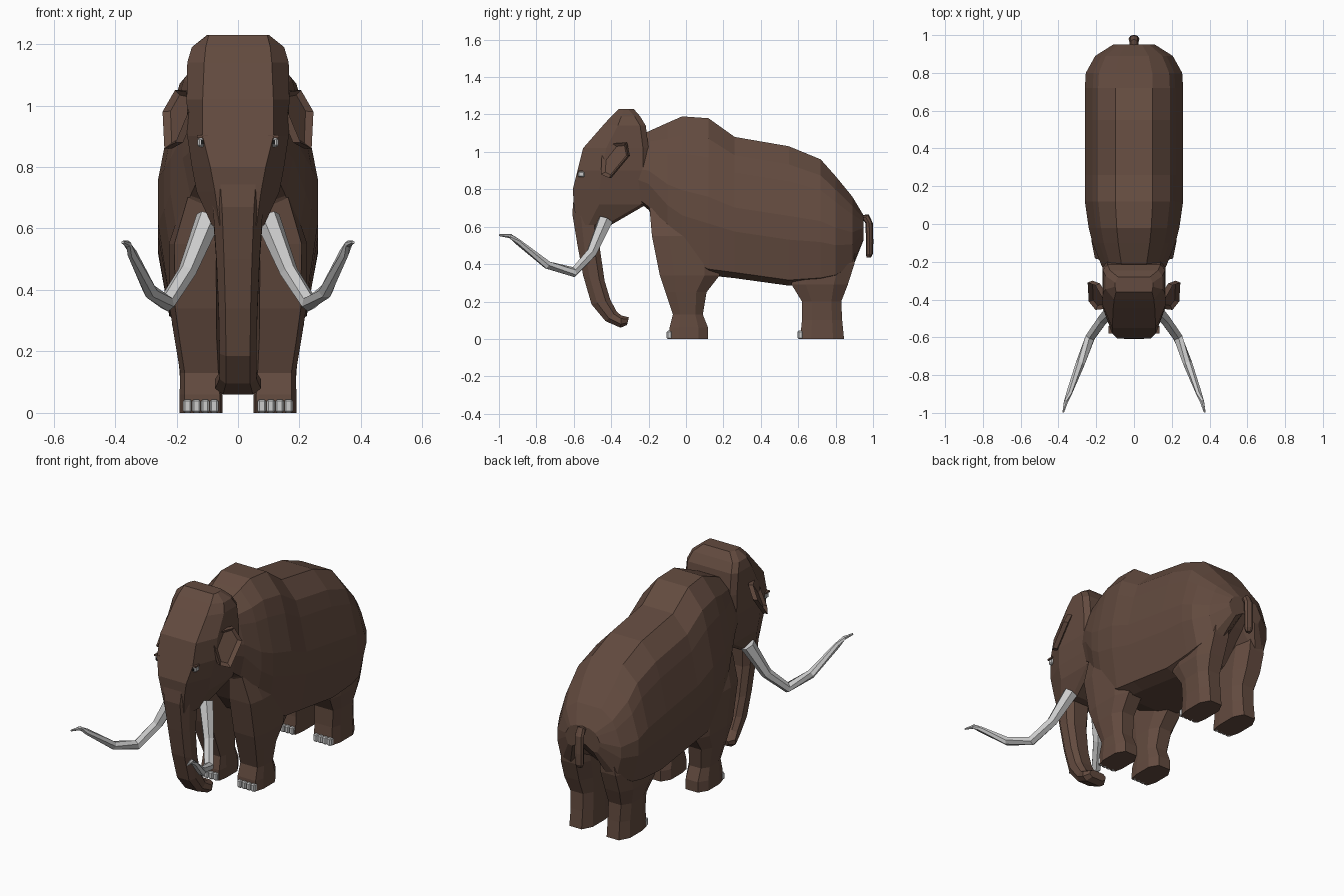
import bpy, bmesh, math
from mathutils import Vector

if "Cube" in bpy.data.objects:
    bpy.data.objects.remove(bpy.data.objects["Cube"])


def material(name, colour):
    m = bpy.data.materials.new(name)
    m.diffuse_color = colour
    m.use_nodes = True
    m.node_tree.nodes["Principled BSDF"].inputs["Base Color"].default_value = m.diffuse_color
    return m


BROWN = material("brown_hide", (0.125, 0.07, 0.05, 1))
BLACK = material("pupil_black", (0.01, 0.01, 0.01, 1))


def finish(name, bm, mat=None):
    bmesh.ops.recalc_face_normals(bm, faces=bm.faces[:])
    me = bpy.data.meshes.new(name)
    bm.to_mesh(me)
    bm.free()
    ob = bpy.data.objects.new(name, me)
    bpy.context.collection.objects.link(ob)
    if mat:
        me.materials.append(mat)
    return ob


def loft(name, rings, mat=None):
    """Skin a list of closed rings and cap both ends."""
    bm = bmesh.new()
    vs = [[bm.verts.new(p) for p in r] for r in rings]
    n = len(vs[0])
    for a, b in zip(vs, vs[1:]):
        for i in range(n):
            j = (i + 1) % n
            bm.faces.new((a[i], a[j], b[j], b[i]))
    bm.faces.new(vs[0])
    bm.faces.new(vs[-1])
    return finish(name, bm, mat)


def symmetric(half):
    """Close a half ring (x >= 0) with its mirror image."""
    return half + [(-x, y, z) for x, y, z in reversed(half)]


def box(name, centre, size, mat=None, bevel=0.0):
    bm = bmesh.new()
    bmesh.ops.create_cube(bm, size=1)
    for v in bm.verts:
        v.co = Vector([c + s * q for c, s, q in zip(centre, size, v.co)])
    if bevel:
        bmesh.ops.bevel(bm, geom=bm.edges[:], offset=bevel, segments=1, affect='EDGES')
    return finish(name, bm, mat)


# Body: cross-sections along y as (y, top, bottom, half width, groove between legs)
section = [(0.38, 1), (0.73, 0.87), (0.84, 0.75), (1, 0.5), (1, 0.33), (0.86, 0.04), (0.6, 0)]
body = [(-0.26, 1.08, 0.74, 0.155, 0), (-0.2, 1.11, 0.69, 0.18, 0), (-0.1, 1.155, 0.50, 0.22, 0),
        (-0.02, 1.19, 0.40, 0.24, 0), (0.12, 1.18, 0.34, 0.26, 0), (0.26, 1.08, 0.325, 0.26, 0),
        (0.55, 1.03, 0.285, 0.26, 0), (0.72, 0.96, 0.30, 0.26, 0.05), (0.80, 0.87, 0.32, 0.255, 0.1),
        (0.89, 0.76, 0.38, 0.205, 0.12), (0.95, 0.66, 0.53, 0.11, 0.03)]
loft("body", [symmetric([(w * fx, y, b + (t - b) * fz) for fx, fz in section]
                        + [(0.15 * w, y, b + g)]) for y, t, b, w, g in body], BROWN)

# Head: rings up z as (z, front y, back y, front half width, half width)
head = [(0.61, -0.585, -0.40, 0.06, 0.085), (0.72, -0.60, -0.21, 0.075, 0.135),
        (0.80, -0.605, -0.20, 0.09, 0.15), (0.90, -0.58, -0.20, 0.115, 0.165),
        (1.02, -0.55, -0.20, 0.115, 0.167), (1.14, -0.445, -0.215, 0.11, 0.165),
        (1.19, -0.40, -0.245, 0.105, 0.15), (1.23, -0.36, -0.28, 0.095, 0.10)]
loft("head", [symmetric([(fw, f, z), (w, f + 0.35 * (b - f), z), (w, b - 0.03, z),
                         (0.85 * w, b, z)]) for z, f, b, fw, w in head], BROWN)

# Trunk: front point, back point, half width
trunk = [(-0.60, 0.76, -0.44, 0.68, 0.09), (-0.608, 0.67, -0.45, 0.60, 0.08),
         (-0.58, 0.50, -0.46, 0.48, 0.07), (-0.55, 0.34, -0.435, 0.31, 0.063),
         (-0.505, 0.185, -0.405, 0.21, 0.06), (-0.43, 0.095, -0.37, 0.145, 0.06),
         (-0.35, 0.06, -0.345, 0.125, 0.075), (-0.315, 0.075, -0.305, 0.115, 0.055)]
rings = []
for fy, fz, by, bz, w in trunk:
    f, b = Vector((0, fy, fz)), Vector((0, by, bz))
    rings.append(symmetric([(w * k, *f.lerp(b, t).yz)
                            for k, t in ((0.65, 0), (1, 0.3), (1, 0.75), (0.6, 1))]))
loft("trunk", rings, BROWN)


def leg(name, s, rows):
    """Chamfered column: rows of (z, front y, back y, inner x, outer x)."""
    rings = []
    for z, f, b, i, o in rows:
        c, d = 0.22 * (o - i), 0.25 * (b - f)
        rings.append([(s * x, y, z) for x, y in
                      ((i + c * 0.3, f), (o - c * 0.5, f), (o, f + d), (o, b - d),
                       (o - c, b), (i + c, b), (i, b - d), (i, f + d))])
    loft(name, rings, BROWN)


front_rows = [(0, -0.09, 0.118, 0.05, 0.19), (0.06, -0.088, 0.118, 0.05, 0.19),
              (0.13, -0.07, 0.09, 0.055, 0.188), (0.25, -0.11, 0.11, 0.06, 0.208),
              (0.34, -0.14, 0.18, 0.06, 0.222), (0.55, -0.182, 0.18, 0.06, 0.225),
              (0.70, -0.195, 0.10, 0.07, 0.175)]
rear_rows = [(0, 0.61, 0.845, 0.05, 0.19), (0.10, 0.62, 0.835, 0.05, 0.188),
             (0.20, 0.62, 0.83, 0.05, 0.195), (0.29, 0.565, 0.865, 0.045, 0.215),
             (0.40, 0.57, 0.90, 0.04, 0.215), (0.62, 0.66, 0.91, 0.05, 0.17)]

# Tusk path and radius
tusk = [(0.095, -0.43, 0.635, 0.042), (0.165, -0.505, 0.46, 0.03),
        (0.232, -0.60, 0.357, 0.028), (0.285, -0.74, 0.395, 0.024),
        (0.345, -0.90, 0.52, 0.016), (0.36, -0.94, 0.55, 0.012), (0.375, -0.998, 0.555, 0.005)]

# Ear outline in side view (y, z)
ear = [(-0.445, 0.88), (-0.44, 0.98), (-0.38, 1.045), (-0.315, 1.05), (-0.30, 0.98), (-0.40, 0.86)]

for s, side in ((1, "left"), (-1, "right")):
    leg("front_leg_" + side, s, front_rows)
    leg("rear_leg_" + side, s, rear_rows)

    # Four toenails on each foot
    for part, y in (("front", -0.088), ("rear", 0.612)):
        for k in range(4):
            box(f"{part}_toenail_{side}_{k + 1}", (s * (0.0775 + 0.029 * k), y, 0.022),
                (0.028, 0.03, 0.044), None, 0.006)

    # Tusk
    pts = [Vector((s * x, y, z)) for x, y, z, r in tusk]
    rings = []
    for i, p in enumerate(pts):
        t = (pts[min(i + 1, len(pts) - 1)] - pts[max(i - 1, 0)]).normalized()
        u = t.cross(Vector((0, -0.6, -0.8)).cross(Vector((1, 0, 0)))).normalized()
        v = t.cross(u)
        rings.append([p + tusk[i][3] * (math.cos(a) * u + math.sin(a) * v)
                      for a in (math.tau * k / 6 for k in range(6))])
    loft("tusk_" + side, rings)

    # Ear: slanted slab with a recessed face
    bm = bmesh.new()
    face = bm.faces.new([bm.verts.new((s * (0.15 + (y + 0.44) * 0.6 - (z - 0.95) * 0.45), y, z))
                         for y, z in ear])
    out = bmesh.ops.extrude_face_region(bm, geom=[face])
    top = [g for g in out["geom"] if isinstance(g, bmesh.types.BMFace)][0]
    for v in top.verts:
        v.co += Vector((s * 0.025, -0.01, 0))
    bmesh.ops.recalc_face_normals(bm, faces=bm.faces[:])
    bmesh.ops.inset_region(bm, faces=[top], thickness=0.02, depth=0)
    for v in top.verts:
        v.co -= Vector((s * 0.015, -0.008, 0))
    finish("ear_" + side, bm, BROWN)

    # Eye, pupil and eyelid
    box("eye_" + side, (s * 0.116, -0.56, 0.88), (0.032, 0.035, 0.03), None, 0.006)
    box("pupil_" + side, (s * 0.114, -0.576, 0.88), (0.013, 0.01, 0.014), BLACK)
    box("eyelid_" + side, (s * 0.116, -0.56, 0.899), (0.036, 0.04, 0.009), BROWN)

# Tail: short flattened hanging tube
tail = [(0.92, 0.645, 0.02), (0.96, 0.652, 0.024), (0.979, 0.62, 0.028),
        (0.982, 0.52, 0.028), (0.98, 0.455, 0.027), (0.977, 0.435, 0.016)]
loft("tail", [[(w * math.cos(a), y + 0.7 * w * math.sin(a), z + (0.015 * math.sin(a) if i < 2 else 0))
               for a in (math.tau * k / 8 for k in range(8))]
              for i, (y, z, w) in enumerate(tail)], BROWN)
